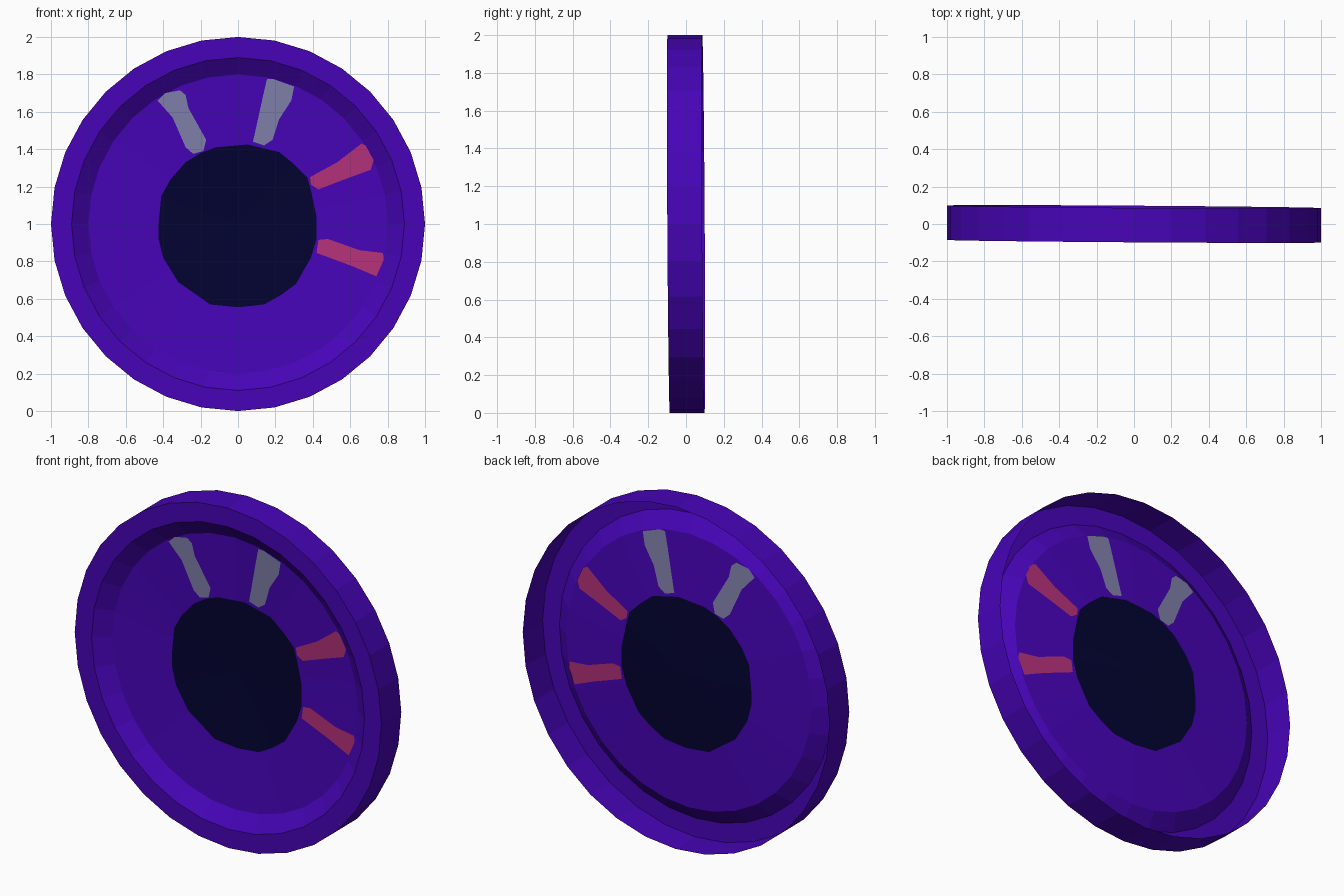
import bpy, math

if "Cube" in bpy.data.objects:
    bpy.data.objects.remove(bpy.data.objects["Cube"])

N = 32                      # sides of the wheel


def material(name, rgb):
    lin = [(c / 255 / 12.92) if c < 11 else ((c / 255 + 0.055) / 1.055) ** 2.4 for c in rgb]
    m = bpy.data.materials.new(name)
    m.diffuse_color = (*lin, 1)
    m.use_nodes = True
    m.node_tree.nodes["Principled BSDF"].inputs["Base Color"].default_value = m.diffuse_color
    return m


purple = material("purple", (71, 4, 184))
navy = material("dark_navy", (3, 3, 50))
grey = material("lavender_grey", (130, 130, 174))
red = material("rose_red", (180, 49, 122))


def place(x, y, z):
    """Slight lean of the whole disc; z is measured from its centre."""
    return (x, y - 0.007 * x - 0.006 * z, z + 1)


def floor_y(r):
    """Depth of the dished floor, deepest at the centre."""
    if r < 0.42:
        return 0.012 - 0.016 * r / 0.42
    return -0.004 - 0.021 * (r - 0.42) / 0.38


def make_object(name, verts, faces, mat):
    me = bpy.data.meshes.new(name)
    me.from_pydata(verts, [], faces)
    me.materials.append(mat)
    ob = bpy.data.objects.new(name, me)
    bpy.context.collection.objects.link(ob)


# Disc shell, open at the back: outer wall, front rim, sloped wall, dished floor
profile = [(1.0, 0.092), (1.0, -0.092), (0.89, -0.092), (0.80, floor_y(0.8)), (0.42, floor_y(0.42))]
verts, faces = [], []
for r, y in profile:
    for i in range(N):
        a = 2 * math.pi * i / N
        verts.append(place(r * math.sin(a), y, r * math.cos(a)))
last = (len(profile) - 1) * N
verts.append(place(0, floor_y(0), 0))
for i in range(N):
    j = (i + 1) % N
    for k in range(0, last, N):
        faces.append((k + i, k + N + i, k + N + j, k + j))
    faces.append((len(verts) - 1, last + j, last + i))
make_object("disc_shell", verts, faces, purple)


def marking(name, pts, mat, fan=False):
    """Painted patch lying on the floor, repeated on front and back."""
    area = sum(a[0] * b[1] - b[0] * a[1] for a, b in zip(pts, pts[1:] + pts[:1]))
    if area < 0:
        pts = pts[::-1]                     # counter-clockwise seen from the front
    n = len(pts)
    for side, s in (("front", -1), ("back", 1)):
        v = [place(x, floor_y(math.hypot(x, z - 1)) + s * 0.003, z - 1) for x, z in pts]
        f = [list(range(n))]
        if fan:
            v.append(place(0, floor_y(0) + s * 0.003, 0))
            f = [[n, i, (i + 1) % n] for i in range(n)]
        make_object(f"{name}_{side}", v, f if s < 0 else [q[::-1] for q in f], mat)


# Dark centre patch
marking("centre_patch", [
    (-.425, 1.0), (-.41, 1.15), (-.36, 1.24), (-.28, 1.33), (-.20, 1.38), (-.12, 1.41),
    (.05, 1.425), (.22, 1.385), (.30, 1.32), (.37, 1.25), (.39, 1.18), (.42, 1.04),
    (.42, .92), (.39, .82), (.31, .68), (.23, .62), (.14, .57), (0, .555),
    (-.15, .57), (-.22, .62), (-.32, .69), (-.40, .82), (-.425, .92)], navy, fan=True)

# Grey bars above the centre
marking("grey_bar_left", [
    (-.43, 1.66), (-.39, 1.70), (-.31, 1.715), (-.28, 1.69), (-.265, 1.62), (-.17, 1.45),
    (-.185, 1.39), (-.24, 1.375), (-.28, 1.41), (-.35, 1.57)], grey)
marking("grey_bar_right", [
    (.135, 1.69), (.155, 1.775), (.19, 1.775), (.30, 1.735), (.285, 1.66), (.22, 1.56),
    (.185, 1.45), (.14, 1.42), (.08, 1.44), (.10, 1.53)], grey)

# Red bars to the right of the centre
marking("red_bar_upper", [
    (.66, 1.43), (.69, 1.415), (.725, 1.34), (.71, 1.29), (.56, 1.235), (.43, 1.185),
    (.39, 1.21), (.385, 1.25), (.42, 1.27), (.53, 1.33)], red)
marking("red_bar_lower", [
    (.43, .915), (.48, .92), (.65, .86), (.775, .845), (.78, .81), (.74, .72),
    (.61, .775), (.42, .845)], red)
